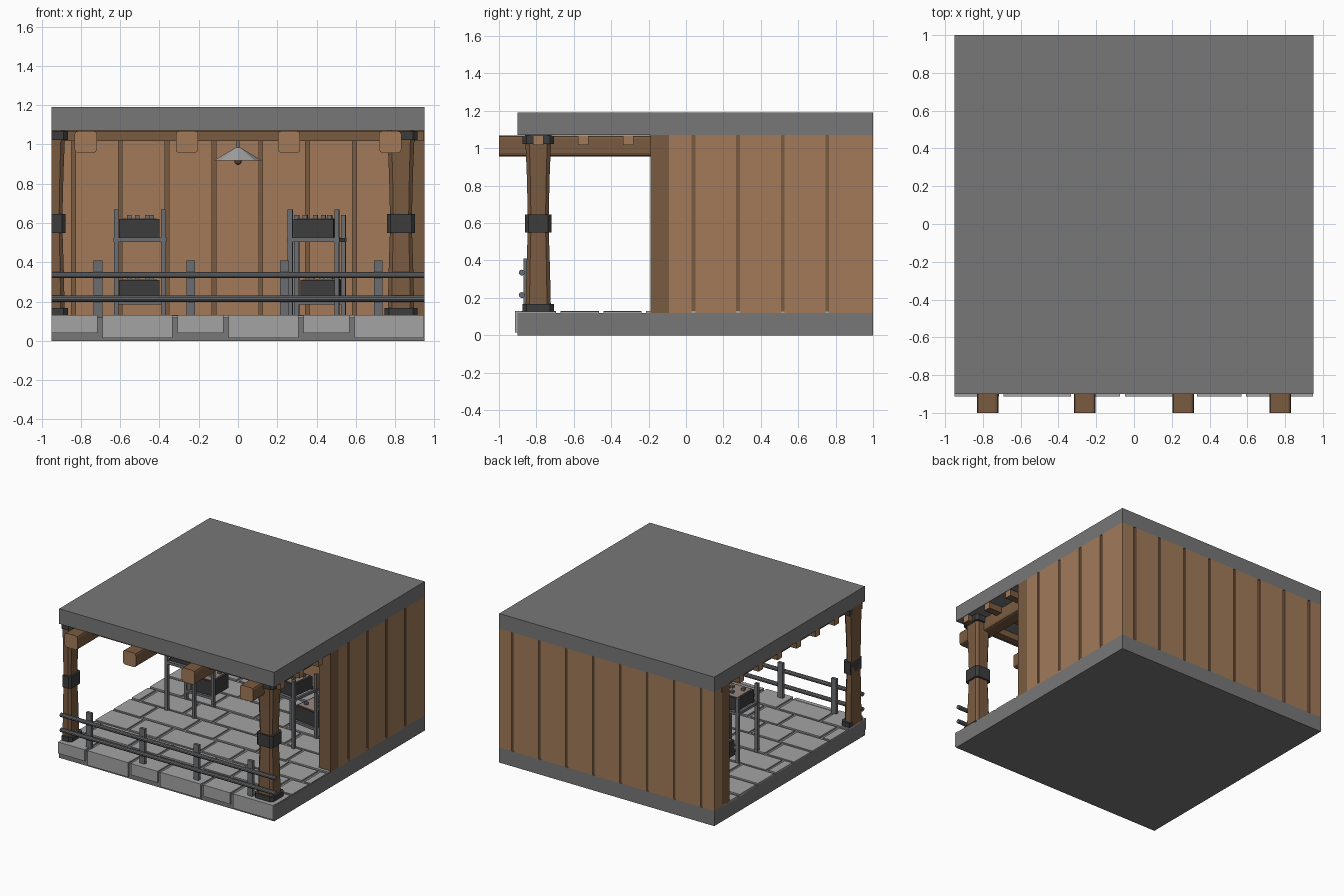
import bpy, bmesh, math
from mathutils import Vector

if "Cube" in bpy.data.objects:
    bpy.data.objects.remove(bpy.data.objects["Cube"])


def mat(name, r, g, b):
    m = bpy.data.materials.new(name)
    m.diffuse_color = (r, g, b, 1)
    m.use_nodes = True
    m.node_tree.nodes["Principled BSDF"].inputs["Base Color"].default_value = m.diffuse_color
    return m


SLAB = mat("slab grey", 0.185, 0.185, 0.185)
TILE = mat("tile grey", 0.37, 0.37, 0.37)
WOOD = mat("light wood", 0.36, 0.195, 0.102)
DARK = mat("dark wood", 0.195, 0.105, 0.053)
IRON = mat("black iron", 0.045, 0.045, 0.045)
STEEL = mat("steel", 0.15, 0.155, 0.165)
SHADE = mat("lamp grey", 0.4, 0.4, 0.4)
BULB = mat("bulb brown", 0.12, 0.06, 0.03)
FILL = mat("tray filling", 0.3, 0.24, 0.2)


def finish(name, bm, mats):
    me = bpy.data.meshes.new(name)
    bm.normal_update()
    bm.to_mesh(me)
    bm.free()
    for m in mats:
        me.materials.append(m)
    ob = bpy.data.objects.new(name, me)
    bpy.context.collection.objects.link(ob)
    return ob


def add_box(bm, x0, x1, y0, y1, z0, z1):
    vs = bmesh.ops.create_cube(bm, size=1)["verts"]
    for v in vs:
        v.co = Vector(((x0 + x1) / 2 + v.co.x * (x1 - x0),
                       (y0 + y1) / 2 + v.co.y * (y1 - y0),
                       (z0 + z1) / 2 + v.co.z * (z1 - z0)))


def boxes(name, m, items):
    bm = bmesh.new()
    for it in items:
        add_box(bm, *it)
    return finish(name, bm, [m])


def beam(name, dims, axis, bevel):
    # timber with dark sides and light sawn ends
    bm = bmesh.new()
    add_box(bm, *dims)
    edges = [e for e in bm.edges
             if abs((e.verts[0].co - e.verts[1].co).normalized()[axis]) > 0.9]
    if bevel:
        bmesh.ops.bevel(bm, geom=edges, offset=bevel, segments=2, affect='EDGES', profile=0.5)
    bm.normal_update()
    for f in bm.faces:
        f.material_index = 1 if abs(f.normal[axis]) > 0.9 else 0
    return finish(name, bm, [DARK, WOOD])


def loft(name, m, cx, cy, rings, chamfer=0.3):
    # chamfered square section lofted through (z, half width), trimmed at the left edge
    bm = bmesh.new()
    loops = []
    for z, h in rings:
        c = h * (1 - chamfer)
        pts = [(h, -c), (h, c), (c, h), (-c, h), (-h, c), (-h, -c), (-c, -h), (c, -h)]
        loops.append([bm.verts.new((cx + x, cy + y, z)) for x, y in pts])
    for a, b in zip(loops, loops[1:]):
        for i in range(8):
            j = (i + 1) % 8
            bm.faces.new((a[i], a[j], b[j], b[i]))
    bm.faces.new(loops[0][::-1])
    bm.faces.new(loops[-1])
    if cx < -0.85:
        r = bmesh.ops.bisect_plane(bm, geom=bm.verts[:] + bm.edges[:] + bm.faces[:],
                                   plane_co=(-0.95, 0, 0), plane_no=(-1, 0, 0), clear_outer=True)
        cut = [e for e in r["geom_cut"] if isinstance(e, bmesh.types.BMEdge)]
        bmesh.ops.holes_fill(bm, edges=cut)
    return finish(name, bm, [m])


# Floor slab and roof slab
boxes("floor_slab", SLAB, [(-0.95, 0.95, -0.9, 1, 0, 0.12)])
boxes("roof_slab", SLAB, [(-0.95, 0.95, -0.9, 1, 1.07, 1.19)])

# Paving: staggered rows of short and long stones
tiles = []
row, y = 0, -0.9
while y < 0.88:
    y1 = min(y + 0.205, 0.9)
    x = -0.95 - 0.17 * (row % 3)
    k = 0
    while x < 0.94:
        w = 0.235 if k % 2 == 0 else 0.355
        a, b = max(x, -0.95), min(x + w, 0.948)
        if b - a > 0.03:
            tiles.append((a, b, y, y1, 0.11, 0.131 - 0.003 * ((k + row) % 2)))
        x += w + 0.026
        k += 1
    y = y1 + 0.024
    row += 1
boxes("floor_tiles", TILE, tiles)

# Stones wrapping over the front edge
edge, x = [], -0.95
for k in range(6):
    w = 0.235 if k % 2 == 0 else 0.357
    edge.append((x, min(x + w, 0.948), -0.913, -0.88, 0.04 if k % 2 == 0 else 0.015, 0.131))
    x += w + 0.025
boxes("front_edge_tiles", TILE, edge)

# Back wall and right wall: dark core with light planks on both faces
boxes("back_wall_core", DARK, [(-0.945, 0.945, 0.91, 0.992, 0.12, 1.07)])
boxes("right_wall_core", DARK, [(0.86, 0.942, -0.1, 0.99, 0.12, 1.07)])
seams = [-0.961] + [-0.838 + 0.2385 * i for i in range(8)] + [0.96]
planks = []
for a, b in zip(seams, seams[1:]):
    a, b = max(a + 0.01, -0.95), min(b - 0.01, 0.95)
    planks += [(a, b, 0.985, 1.0, 0.12, 1.07), (a, b, 0.90, 0.915, 0.12, 1.03)]
boxes("back_wall_planks", WOOD, planks)
seams = [-0.1] + [0.04 + 0.2385 * i for i in range(4)] + [0.995]
planks = []
for a, b in zip(seams, seams[1:]):
    planks += [(0.935, 0.95, a + 0.01, b - 0.01, 0.12, 1.07),
               (0.85, 0.865, a + 0.01, min(b - 0.01, 0.91), 0.12, 1.03)]
boxes("right_wall_planks", WOOD, planks)
boxes("left_wall_end", WOOD, [(-0.95, -0.94, 0.91, 1.0, 0.12, 1.07)])
boxes("wall_end_posts", DARK, [(0.85, 0.95, -0.19, -0.09, 0.12, 1.07),
                               (-0.95, -0.9, 0.81, 0.9, 0.12, 1.07)])

# Roof timbers: main beams front to back, joists side to side
for i, x in enumerate((-0.775, -0.26, 0.26, 0.775)):
    beam("main_beam_%d" % i, (x - 0.057, x + 0.057, -1.0, 0.9, 0.957, 1.069), 1, 0.018)
for i in range(7):
    y = -0.79 + 0.24 * i
    beam("joist_%d" % i, (-0.948, 0.948 if y < -0.2 else 0.86, y - 0.028, y + 0.028, 1.018, 1.069), 0, 0)
boxes("wall_top_beam", DARK, [(-0.94, 0.86, 0.86, 0.91, 1.018, 1.07)])

# Front posts with iron bands; the left one is cut in half by the edge
for side, cx in (("right", 0.83), ("left", -0.95)):
    cy = -0.79
    loft(side + "_front_post", DARK, cx, cy,
         [(0.12, 0.068), (0.35, 0.063), (0.6, 0.055), (0.85, 0.061), (1.07, 0.07)])
    for n, z0, z1, h in (("base", 0.12, 0.167, 0.083), ("middle", 0.55, 0.645, 0.071),
                         ("top", 1.022, 1.069, 0.083)):
        loft("%s_post_%s_band" % (side, n), IRON, cx, cy, [(z0, h), (z1, h)], 0.25)

# Front railing
boxes("railing_posts", STEEL, [(x - 0.022, x + 0.022, -0.868, -0.845, 0.12, 0.41)
                               for x in (-0.713, -0.24, 0.237, 0.714)])
bm = bmesh.new()
for z in (0.215, 0.335):
    r = bmesh.ops.create_cone(bm, cap_ends=True, segments=10, radius1=0.016, radius2=0.016, depth=1.9)
    for v in r["verts"]:
        v.co = Vector((v.co.z, -0.878 + v.co.x, z + v.co.y))
finish("railing_bars", bm, [STEEL])


# Racks with trays: one straight, one slightly turned
def rack(name, cx, cy, turn):
    w = 0.12
    fr = []
    for sx in (-w, w):
        fr += [(sx - 0.012, sx + 0.012, -0.012, 0.012, 0.12, 0.67),
               (sx - 0.012, sx + 0.012, 0.228, 0.252, 0.12, 0.64),
               (sx - 0.01, sx + 0.01, 0, 0.24, 0.503, 0.523)]
    fr += [(-0.135, 0.135, -0.012, 0.012, 0.503, 0.525),
           (-0.135, 0.135, 0.23, 0.25, 0.503, 0.525),
           (-w, w, 0.23, 0.25, 0.185, 0.205)]
    trays = [(-0.105, 0.1, 0.015, 0.22, 0.523, 0.62), (-0.105, 0.1, 0.26, 0.46, 0.19, 0.31)]
    tops = [(a + 0.015, b - 0.015, c + 0.015, d - 0.015, f - 0.01, f + 0.004)
            for a, b, c, d, e, f in trays]
    bits = []
    for a, b, c, d, e, f in trays:
        for u, v in ((0.25, 0.3), (0.7, 0.35), (0.45, 0.7), (0.8, 0.75)):
            px, py = a + u * (b - a), c + v * (d - c)
            bits.append((px - 0.012, px + 0.012, py - 0.012, py + 0.012, f - 0.01, f + 0.022))
    for part, m, items in (("frame", STEEL, fr), ("trays", IRON, trays),
                           ("tray_filling", FILL, tops), ("tray_pieces", STEEL, bits)):
        ob = boxes("%s_%s" % (name, part), m, items)
        ob.location = (cx, cy, 0)
        ob.rotation_euler = (0, 0, turn)


rack("left_rack", -0.5, -0.01, 0.0)
rack("right_rack", 0.385, 0.0, math.radians(-8))

# Hanging lamp
bm = bmesh.new()
r = bmesh.ops.create_cone(bm, cap_ends=True, segments=8, radius1=0.12, radius2=0.012, depth=0.065)
bmesh.ops.translate(bm, verts=r["verts"], vec=(0, 0.4, 0.952))
finish("lamp_shade", bm, [SHADE])
boxes("lamp_rod", STEEL, [(-0.008, 0.008, 0.392, 0.408, 0.98, 1.07)])
bm = bmesh.new()
r = bmesh.ops.create_uvsphere(bm, u_segments=10, v_segments=6, radius=0.02)
bmesh.ops.translate(bm, verts=r["verts"], vec=(0, 0.4, 0.915))
finish("lamp_bulb", bm, [BULB])
